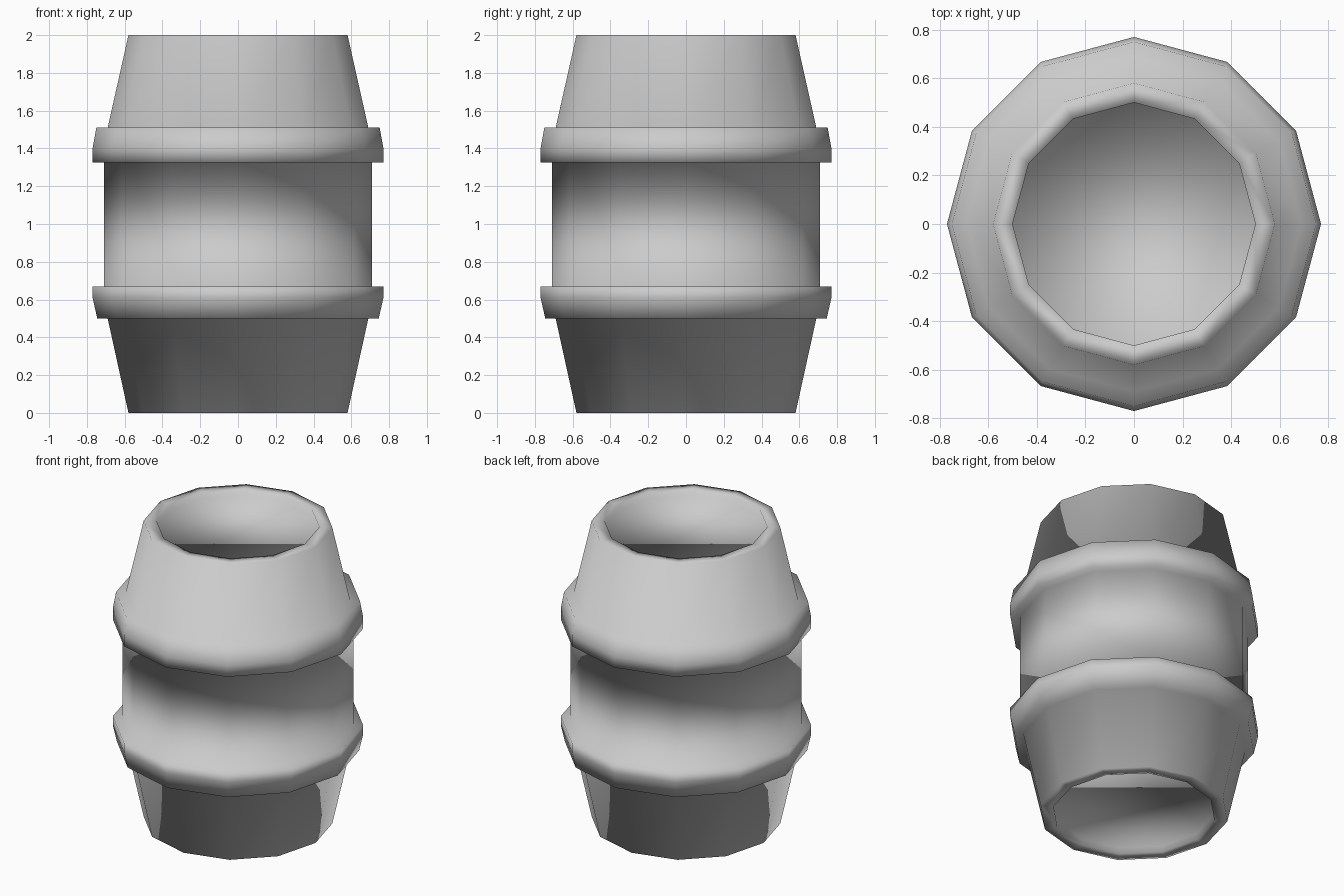
import bpy
import bmesh
from math import cos, sin, pi

cube = bpy.data.objects.get("Cube")
if cube:
    bpy.data.objects.remove(cube, do_unlink=True)

SIDES = 12


def make_material(name, color):
    mat = bpy.data.materials.new(name)
    mat.use_nodes = True
    mat.diffuse_color = color
    mat.node_tree.nodes["Principled BSDF"].inputs["Base Color"].default_value = color
    return mat


def lathe(name, profile, mat):
    """Turn a (radius, height) profile about z and cap both of its ends."""
    bm = bmesh.new()
    rings = []
    for r, z in profile:
        angles = [2 * pi * i / SIDES for i in range(SIDES)]
        rings.append([bm.verts.new((r * cos(a), r * sin(a), z)) for a in angles])
    for low, high in zip(rings, rings[1:]):
        for i in range(SIDES):
            j = (i + 1) % SIDES
            bm.faces.new((low[i], low[j], high[j], high[i]))
    bm.faces.new(rings[0][::-1])
    bm.faces.new(rings[-1])
    bmesh.ops.recalc_face_normals(bm, faces=bm.faces)
    for face in bm.faces:
        face.smooth = True
    mesh = bpy.data.meshes.new(name)
    bm.to_mesh(mesh)
    bm.free()
    mesh.materials.append(mat)
    obj = bpy.data.objects.new(name, mesh)
    bpy.context.collection.objects.link(obj)
    return obj


# Recessed ends with flat rims
bottom_end = [(0.50, 0.04), (0.50, 0.0), (0.58, 0.0)]
top_end = [(0.58, 2.0), (0.50, 2.0), (0.50, 1.96)]

# Raised hoops, bevelled away from the middle of the barrel
lower_hoop = [(0.69, 0.50), (0.745, 0.50), (0.77, 0.61), (0.77, 0.67), (0.71, 0.67)]
upper_hoop = [(0.71, 1.325), (0.77, 1.325), (0.77, 1.40), (0.75, 1.51), (0.69, 1.51)]

# One continuous skin keeps the shading soft across the hoops
grey = make_material("plain grey", (0.6, 0.6, 0.6, 1.0))
lathe("barrel", bottom_end + lower_hoop + upper_hoop + top_end, grey)
